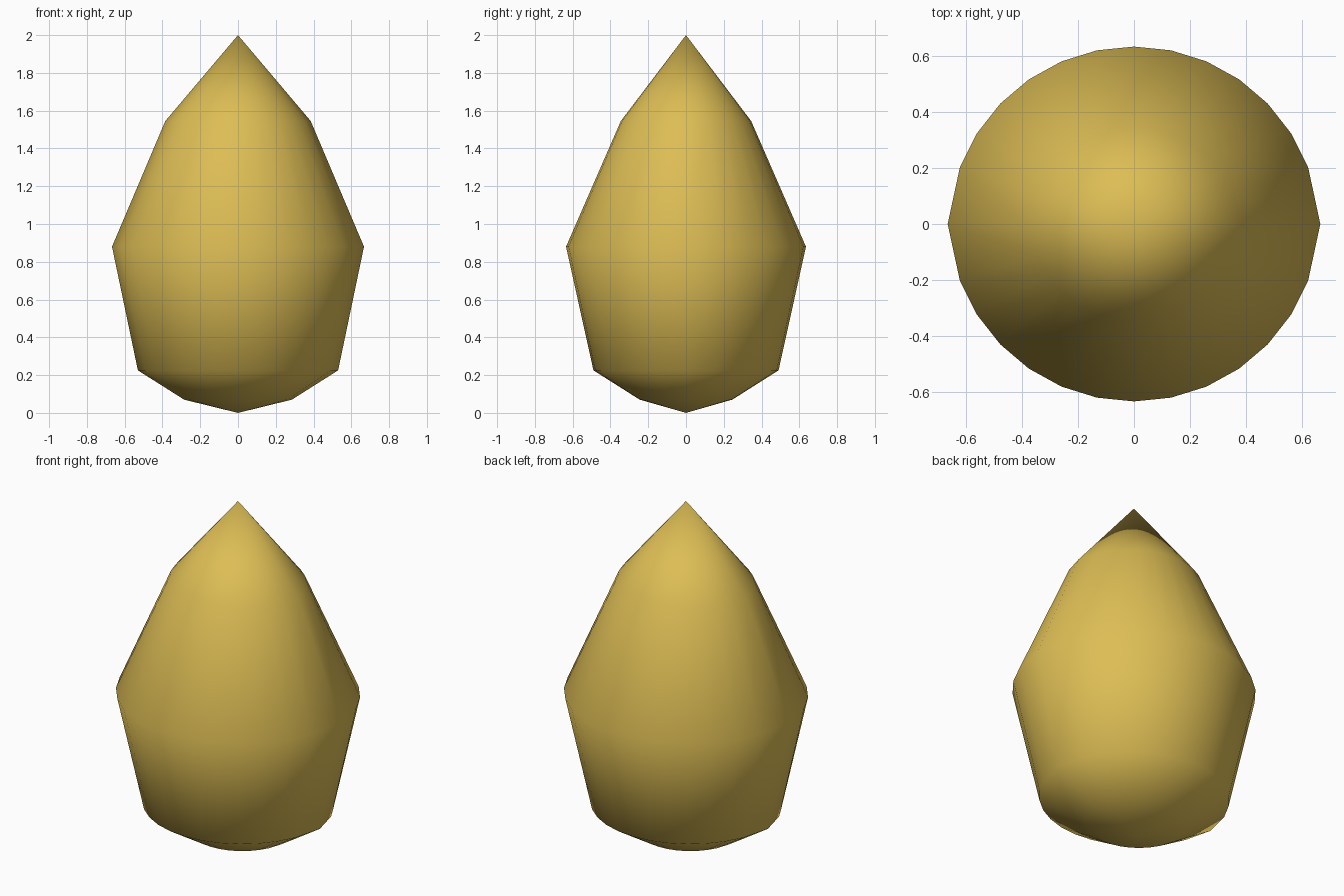
import bpy, bmesh, math

if "Cube" in bpy.data.objects:
    bpy.data.objects.remove(bpy.data.objects["Cube"])

# Half-width in x, half-width in y, height of each ring
RINGS = [(0.285, 0.245, 0.07), (0.53, 0.49, 0.225), (0.667, 0.635, 0.88), (0.385, 0.345, 1.545)]
# Side angles: 12 degree steps, with one wider step meeting at a seam on each side
HALF = [0] + list(range(18, 163, 12))
ANGLES = HALF + [a + 180 for a in HALF]


def radius(rx, ry, angle):
    """Round section that bulges slightly towards the side seams."""
    from_seam = min(angle % 180, 180 - angle % 180) / 90
    return ry + (rx - ry) * (1 - from_seam) ** 2


bm = bmesh.new()
bottom = bm.verts.new((0, 0, 0))
tip = bm.verts.new((0, 0, 2))
loops = []
for rx, ry, z in RINGS:
    loop = []
    for a in ANGLES:
        r, t = radius(rx, ry, a), math.radians(a)
        loop.append(bm.verts.new((r * math.cos(t), r * math.sin(t), z)))
    loops.append(loop)

# Skin the rings and close both ends with fans
n = len(ANGLES)
for i in range(n):
    j = (i + 1) % n
    bm.faces.new((bottom, loops[0][j], loops[0][i]))
    for lo, hi in zip(loops, loops[1:]):
        bm.faces.new((lo[i], lo[j], hi[j], hi[i]))
    bm.faces.new((loops[-1][i], loops[-1][j], tip))
bmesh.ops.recalc_face_normals(bm, faces=bm.faces)
for f in bm.faces:
    f.smooth = True

mesh = bpy.data.meshes.new("pointed_bud")
bm.to_mesh(mesh)
bm.free()
bud = bpy.data.objects.new("pointed_bud", mesh)
bpy.context.collection.objects.link(bud)

# Golden yellow
gold = bpy.data.materials.new("golden_yellow")
gold.diffuse_color = (0.72, 0.51, 0.09, 1)
gold.use_nodes = True
gold.node_tree.nodes["Principled BSDF"].inputs["Base Color"].default_value = gold.diffuse_color
mesh.materials.append(gold)
